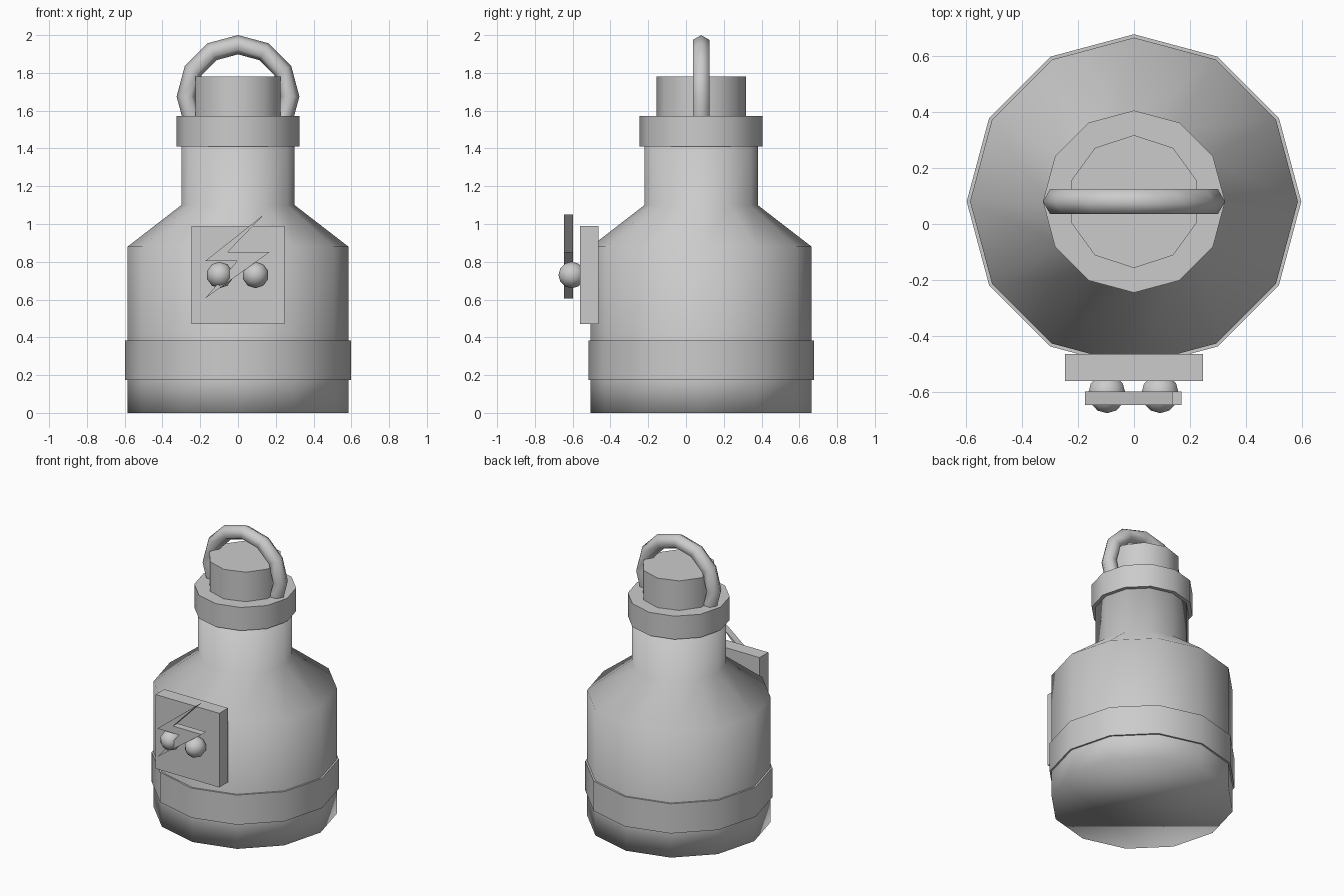
import bpy, bmesh
from math import sin, cos, pi, radians

if "Cube" in bpy.data.objects:
    bpy.data.objects.remove(bpy.data.objects["Cube"])

CY = 0.08  # y of the canister axis


def finish(name, bm, angle):
    """Make an object from a bmesh; angle = smoothing limit in degrees (0 = flat)."""
    bmesh.ops.recalc_face_normals(bm, faces=bm.faces)
    me = bpy.data.meshes.new(name)
    bm.to_mesh(me)
    bm.free()
    ob = bpy.data.objects.new(name, me)
    bpy.context.collection.objects.link(ob)
    if angle:
        bpy.ops.object.select_all(action='DESELECT')
        ob.select_set(True)
        bpy.context.view_layer.objects.active = ob
        bpy.ops.object.shade_smooth_by_angle(angle=radians(angle))
    return ob


def lathe(name, profile, sides, angle, ring=False):
    """Turn an (r, z) profile round the axis; a ring closes on itself, else ends are capped."""
    bm = bmesh.new()
    loops = [[bm.verts.new((r * cos(pi / 2 + 2 * pi * i / sides),
                            CY + r * sin(pi / 2 + 2 * pi * i / sides), z))
              for i in range(sides)] for r, z in profile]
    pairs = list(zip(loops, loops[1:]))
    if ring:
        pairs.append((loops[-1], loops[0]))
    else:
        bm.faces.new(loops[0])
        bm.faces.new(loops[-1])
    for a, b in pairs:
        for i in range(sides):
            j = (i + 1) % sides
            bm.faces.new((a[i], a[j], b[j], b[i]))
    return finish(name, bm, angle)


def slab(name, outline, y0, y1):
    """Extrude an (x, z) outline from y0 to y1."""
    bm = bmesh.new()
    face = bm.faces.new([bm.verts.new((x, y0, z)) for x, z in outline])
    out = bmesh.ops.extrude_face_region(bm, geom=[face])
    verts = [g for g in out["geom"] if isinstance(g, bmesh.types.BMVert)]
    bmesh.ops.translate(bm, verts=verts, vec=(0, y1 - y0, 0))
    return finish(name, bm, 0)


# Canister body with shoulder and neck
lathe("body", [(0.585, 0), (0.585, 0.18), (0.585, 0.88), (0.30, 1.10), (0.30, 1.42)], 12, 95)
# Raised band near the base
lathe("base_band", [(0.58, 0.175), (0.597, 0.175), (0.597, 0.383), (0.58, 0.383)], 12, 40, ring=True)
# Collar and cap
lathe("collar", [(0.325, 1.41), (0.325, 1.573)], 12, 40)
lathe("cap", [(0.237, 1.57), (0.237, 1.78)], 10, 40)

# Control plate and lightning-shaped pointer
slab("control_plate", [(-0.247, 0.47), (0.247, 0.47), (0.247, 0.99), (-0.247, 0.99)], -0.56, -0.463)
slab("bolt_sign", [(0.137, 1.05), (-0.175, 0.803), (-0.005, 0.803),
                   (-0.175, 0.605), (0.17, 0.853), (-0.053, 0.853)], -0.645, -0.597)

# Pair of round knobs
for side, x in (("left", -0.097), ("right", 0.093)):
    bpy.ops.mesh.primitive_uv_sphere_add(segments=10, ring_count=6, radius=0.07,
                                         location=(x, -0.605, 0.73), rotation=(pi / 2, 0, 0))
    knob = bpy.context.object
    knob.name = side + "_knob"
    bpy.ops.object.shade_smooth()

# Arched carrying handle: hexagonal tube, feet sunk in the collar
R, r, cz = 0.274, 0.051, 1.675
bm = bmesh.new()
rings = []
for k in range(-1, 8):
    a = k * pi / 6
    rings.append([bm.verts.new(((R + r * cos(t)) * cos(a), CY + r * sin(t),
                                cz + (R + r * cos(t)) * sin(a)))
                  for t in (i * pi / 3 for i in range(6))])
for a, b in zip(rings, rings[1:]):
    for i in range(6):
        bm.faces.new((a[i], a[(i + 1) % 6], b[(i + 1) % 6], b[i]))
bm.faces.new(rings[0])
bm.faces.new(rings[-1])
finish("handle", bm, 70)
